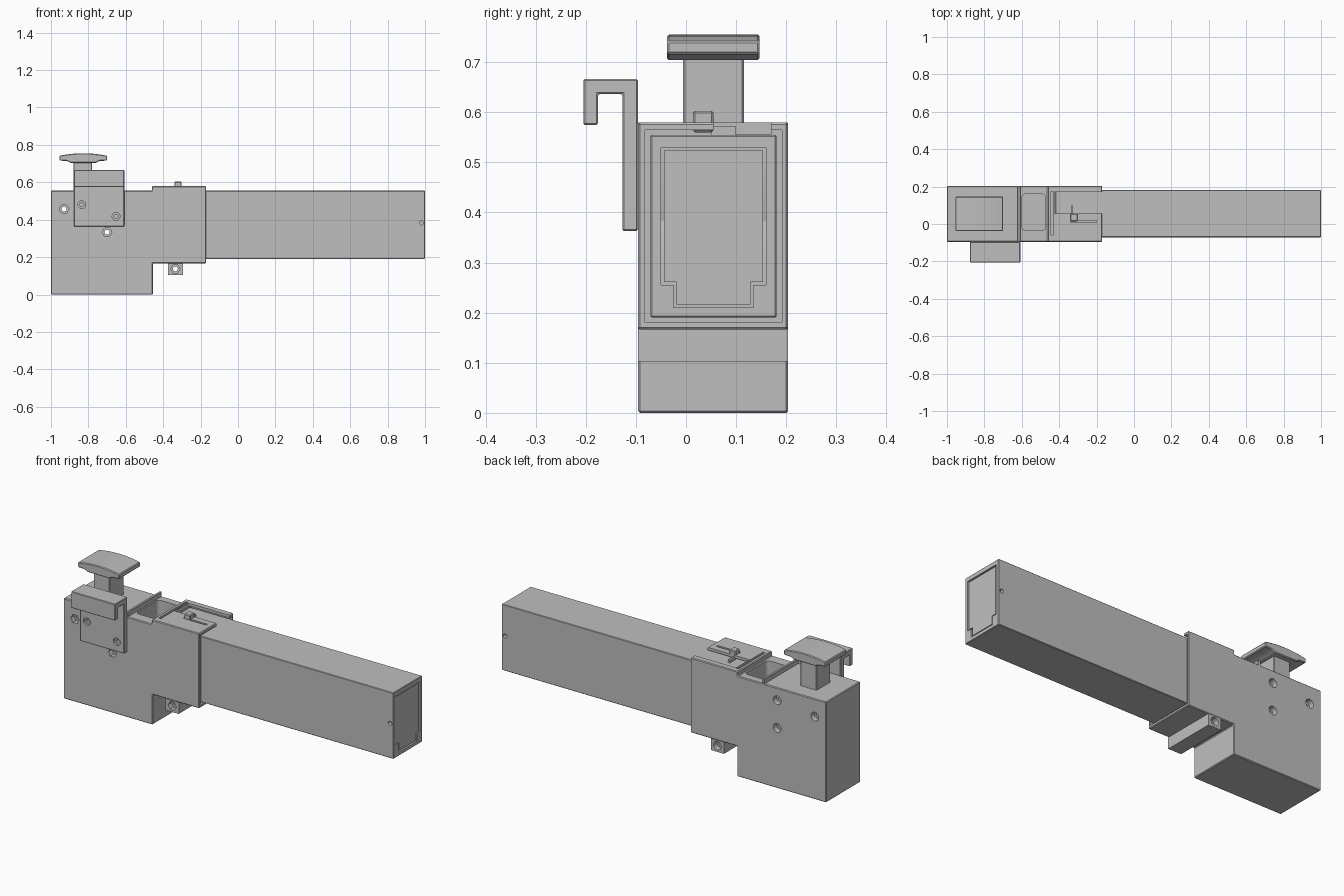
import bpy, bmesh, math
from mathutils import Vector

cube = bpy.data.objects.get("Cube")
if cube:
    bpy.data.objects.remove(cube, do_unlink=True)

grey = bpy.data.materials.new("plain_grey")
grey.use_nodes = True
colour = (0.52, 0.52, 0.52, 1)
grey.diffuse_color = colour
for node in grey.node_tree.nodes:
    if node.type == 'BSDF_PRINCIPLED':
        node.inputs["Base Color"].default_value = colour


def apply(ob, mod):
    bpy.context.view_layer.objects.active = ob
    bpy.ops.object.modifier_apply(modifier=mod.name)


def prism(name, profile, lo, hi, axis='y', bevel=0.0):
    """Extrude a closed profile (xz, yz or xy) along an axis."""
    place = {'y': lambda a, b, d: (a, d, b),
             'x': lambda a, b, d: (d, a, b),
             'z': lambda a, b, d: (a, b, d)}[axis]
    bm = bmesh.new()
    face = bm.faces.new([bm.verts.new(place(a, b, lo)) for a, b in profile])
    out = bmesh.ops.extrude_face_region(bm, geom=[face])
    moved = [v for v in out["geom"] if isinstance(v, bmesh.types.BMVert)]
    bmesh.ops.translate(bm, verts=moved, vec=Vector(place(0, 0, hi - lo)))
    bmesh.ops.recalc_face_normals(bm, faces=bm.faces)
    mesh = bpy.data.meshes.new(name)
    bm.to_mesh(mesh)
    bm.free()
    ob = bpy.data.objects.new(name, mesh)
    bpy.context.collection.objects.link(ob)
    mesh.materials.append(grey)
    if bevel:
        mod = ob.modifiers.new("edge", 'BEVEL')
        mod.width, mod.segments, mod.limit_method = bevel, 1, 'ANGLE'
        apply(ob, mod)
    return ob


def box(name, x, y, z, bevel=0.0):
    return prism(name, [(x[0], z[0]), (x[1], z[0]), (x[1], z[1]), (x[0], z[1])],
                 y[0], y[1], 'y', bevel)


def ring(x, z, r, n):
    return [(x + r * math.cos(2 * math.pi * i / n), z + r * math.sin(2 * math.pi * i / n))
            for i in range(n)]


def rounded(x0, x1, y0, y1, r):
    pts = []
    for i, (cx, cy) in enumerate([(x1 - r, y1 - r), (x0 + r, y1 - r),
                                  (x0 + r, y0 + r), (x1 - r, y0 + r)]):
        for k in range(5):
            a = math.pi / 2 * (i + k / 4)
            pts.append((cx + r * math.cos(a), cy + r * math.sin(a)))
    return pts


def cut(ob, cutter):
    cutter.hide_render = True
    mod = ob.modifiers.new("cut", 'BOOLEAN')
    mod.operation, mod.solver, mod.object = 'DIFFERENCE', 'EXACT', cutter
    apply(ob, mod)
    bpy.data.objects.remove(cutter, do_unlink=True)


def hole(ob, x, z, r, y0, y1, n=24):
    cut(ob, prism("hole_cutter", ring(x, z, r, n), y0, y1))


FRONT, BACK = -0.096, 0.204

# Main housing with the sleeve that holds the long tube
housing = prism("housing", [(-1, 0), (-.455, 0), (-.455, .166), (-.17, .166), (-.17, .58),
                            (-.46, .58), (-.46, .555), (-1, .555)], FRONT, BACK, 'y', .004)
cut(housing, box("sleeve_cavity", (-.42, -.1), (-.082, .192), (.18, .565)))
cut(housing, box("sleeve_notch", (-.425, -.1), (.055, .17), (.556, .7)))
cut(housing, box("slit", (-.443, -.43), (-.06, .175), (.545, .7)))
cut(housing, box("latch_slot", (-.34, -.2), (.008, .02), (.55, .7)))
cut(housing, prism("pocket", rounded(-.6, -.472, -.035, .16, .02), .45, .7, 'z'))

# Bolt holes: hexagonal recess in front, round recess at the back
for x, z in [(-.93, .457), (-.7, .333), (-.7, .486)]:
    hole(housing, x, z, .013, -.3, .3)
    hole(housing, x, z, .026, -.3, FRONT + .03, 6)
    hole(housing, x, z, .024, BACK - .03, .3)

# Thin wall beside the pocket
box("pocket_wall", (-.622, -.608), (FRONT, BACK), (.54, .58), .002)

# Lug below the sleeve with its cross hole
lug = box("lower_lug", (-.375, -.295), (FRONT, BACK), (.103, .167))
hole(lug, -.335, .137, .013, -.3, .3)
hole(lug, -.335, .137, .025, -.3, FRONT + .03, 6)
hole(lug, -.335, .137, .023, BACK - .03, .3)

# Long tube with side pin holes
tube = box("long_tube", (-.42, 1), (-.071, .181), (.19, .555), .003)
hole(tube, .98, .383, .011, -.3, -.04)
hole(tube, .98, .383, .011, .15, .3)


def door_profile(g):
    half = [(.08 - g, .21 + g), (.08 - g, .255 + g), (.105 - g, .255 + g), (.105 - g, .53 - g)]
    mid = .055
    return [(mid + a, b) for a, b in half] + [(mid - a, b) for a, b in reversed(half)]


# End door sitting in a narrow groove
cut(tube, prism("door_cutter", door_profile(0), .97, 1.1, 'x'))
prism("end_door", door_profile(.006), .96, .997, 'x')

# Sliding latch on the sleeve
box("latch_knob", (-.34, -.302), (.014, .055), (.56, .603), .004)
box("latch_arm", (-.338, -.326), (.05, .1), (.55, .572))

# Side hook with two screw recesses
hook = prism("belt_hook", [(FRONT, .363), (FRONT, .666), (-.205, .666), (-.205, .575),
                           (-.176, .575), (-.176, .636), (-.127, .636), (-.127, .363)],
             -.878, -.608, 'x', .003)
for x, z in [(-.835, .48), (-.652, .418)]:
    hole(hook, x, z, .021, -.15, -.115)
    hole(hook, x, z, .011, -.15, -.1)

# Push button: stem and gently domed cap
box("button_stem", (-.88, -.78), (-.006, .116), (.54, .715), .004)
arc = [(-.8275 + .1275 * t, .755 - .013 * t * t) for t in [1 - i / 6 for i in range(13)]]
prism("button_cap", arc + [(-.955, .716), (-.915, .714), (-.895, .704),
                           (-.76, .704), (-.74, .714), (-.7, .716)], -.038, .147, 'y', .004)

# Soft shading on curved walls, sharp edges elsewhere
bpy.ops.object.select_all(action='DESELECT')
for ob in bpy.context.collection.objects:
    if ob.type == 'MESH' and grey.name in ob.data.materials:
        ob.select_set(True)
        bpy.context.view_layer.objects.active = ob
bpy.ops.object.shade_smooth_by_angle(angle=math.radians(25))
